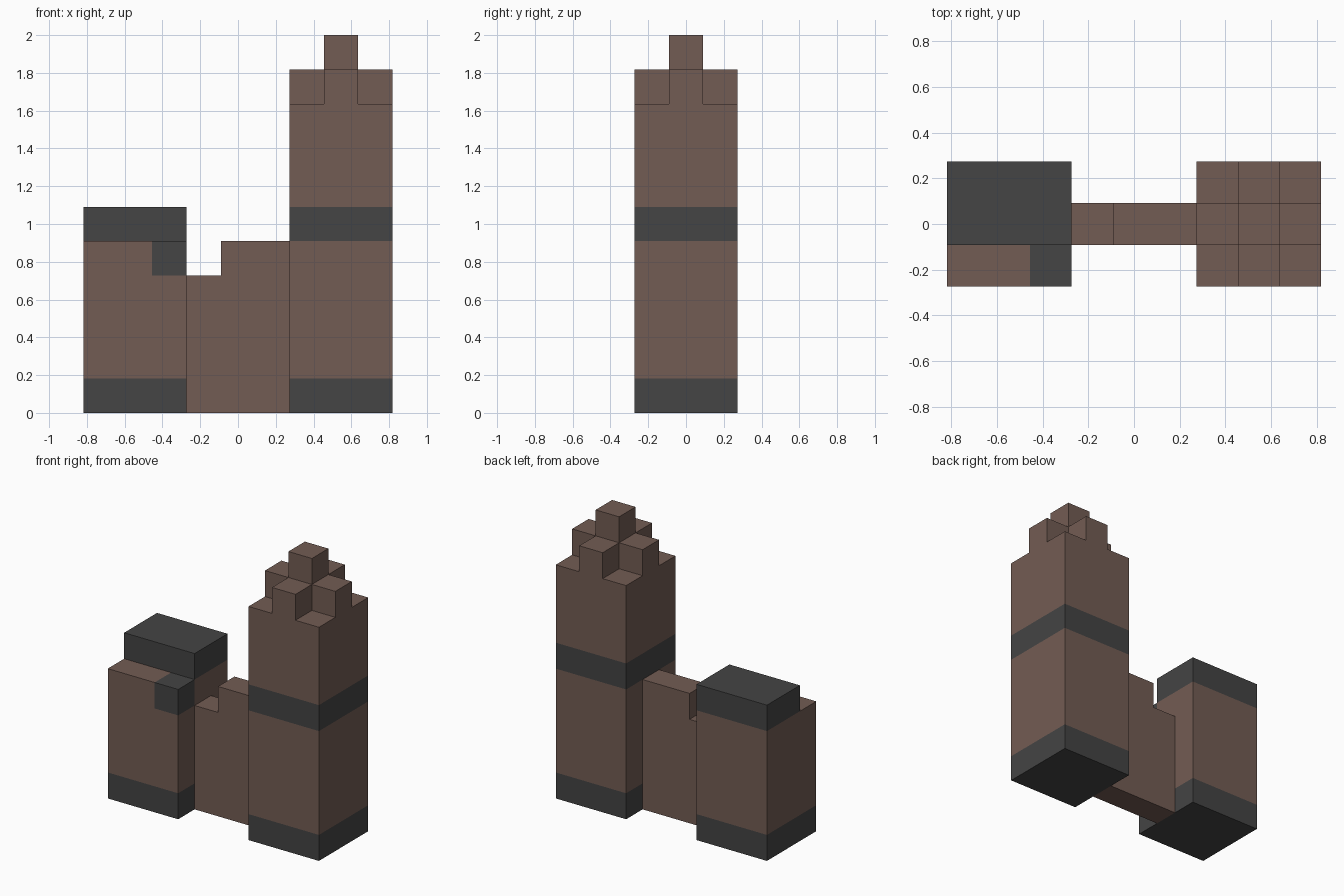
import bpy
import bmesh
from mathutils import Vector

if "Cube" in bpy.data.objects:
    bpy.data.objects.remove(bpy.data.objects["Cube"])

UNIT = 2 / 11  # edge of one building block


def make_material(name, rgb):
    mat = bpy.data.materials.new(name)
    mat.use_nodes = True
    color = (*rgb, 1)
    mat.diffuse_color = color
    mat.node_tree.nodes["Principled BSDF"].inputs["Base Color"].default_value = color
    return mat


BROWN, GREY = 0, 1
MATERIALS = [make_material("clay_brown", (0.171, 0.107, 0.087)),
             make_material("dark_grey", (0.058, 0.058, 0.058))]
AXES = [Vector((1, 0, 0)), Vector((0, 1, 0)), Vector((0, 0, 1))]


def box(cells, x, y, z, color):
    """Fill a range of block cells; later boxes repaint earlier ones."""
    for i in range(*x):
        for j in range(*y):
            for k in range(*z):
                cells[i, j, k] = color


def build(name, cells):
    """Turn block cells into one clean outer shell."""
    bm = bmesh.new()
    for cell, color in cells.items():
        center = Vector(cell) + Vector((0.5, 0.5, 0.5))
        for a in range(3):
            for sign in (-1, 1):
                normal = AXES[a] * sign
                if tuple(int(c) for c in Vector(cell) + normal) in cells:
                    continue
                u, v = AXES[(a + 1) % 3] / 2, AXES[(a + 2) % 3] / 2 * sign
                mid = center + normal / 2
                corners = (mid - u - v, mid + u - v, mid + u + v, mid - u + v)
                face = bm.faces.new([bm.verts.new(p) for p in corners])
                face.material_index = color
    bmesh.ops.remove_doubles(bm, verts=bm.verts, dist=0.01)
    bmesh.ops.dissolve_limit(bm, angle_limit=0.01, verts=bm.verts,
                             edges=bm.edges, delimit={'MATERIAL'})
    # Cells start at the left-hand front corner of the footprint
    for vert in bm.verts:
        vert.co = (vert.co - Vector((4.5, 1.5, 0))) * UNIT
    mesh = bpy.data.meshes.new(name)
    bm.to_mesh(mesh)
    bm.free()
    for mat in MATERIALS:
        mesh.materials.append(mat)
    bpy.context.collection.objects.link(bpy.data.objects.new(name, mesh))


# Short tower: dark base, dark corner block and a set-back dark cap
short_tower = {}
box(short_tower, (0, 3), (0, 3), (0, 5), BROWN)
box(short_tower, (0, 3), (0, 3), (0, 1), GREY)
box(short_tower, (2, 3), (0, 1), (4, 5), GREY)
box(short_tower, (0, 3), (1, 3), (5, 6), GREY)
build("short_tower", short_tower)

# Thin wall between the towers, one block lower beside the short tower
wall = {}
box(wall, (3, 6), (1, 2), (0, 4), BROWN)
box(wall, (4, 6), (1, 2), (4, 5), BROWN)
build("connecting_wall", wall)

# Tall tower: dark base and band, cross-shaped step and a single top block
tall_tower = {}
box(tall_tower, (6, 9), (0, 3), (0, 9), BROWN)
for band in (0, 5):
    box(tall_tower, (6, 9), (0, 3), (band, band + 1), GREY)
box(tall_tower, (6, 9), (1, 2), (9, 10), BROWN)
box(tall_tower, (7, 8), (0, 3), (9, 10), BROWN)
box(tall_tower, (7, 8), (1, 2), (10, 11), BROWN)
build("tall_tower", tall_tower)
